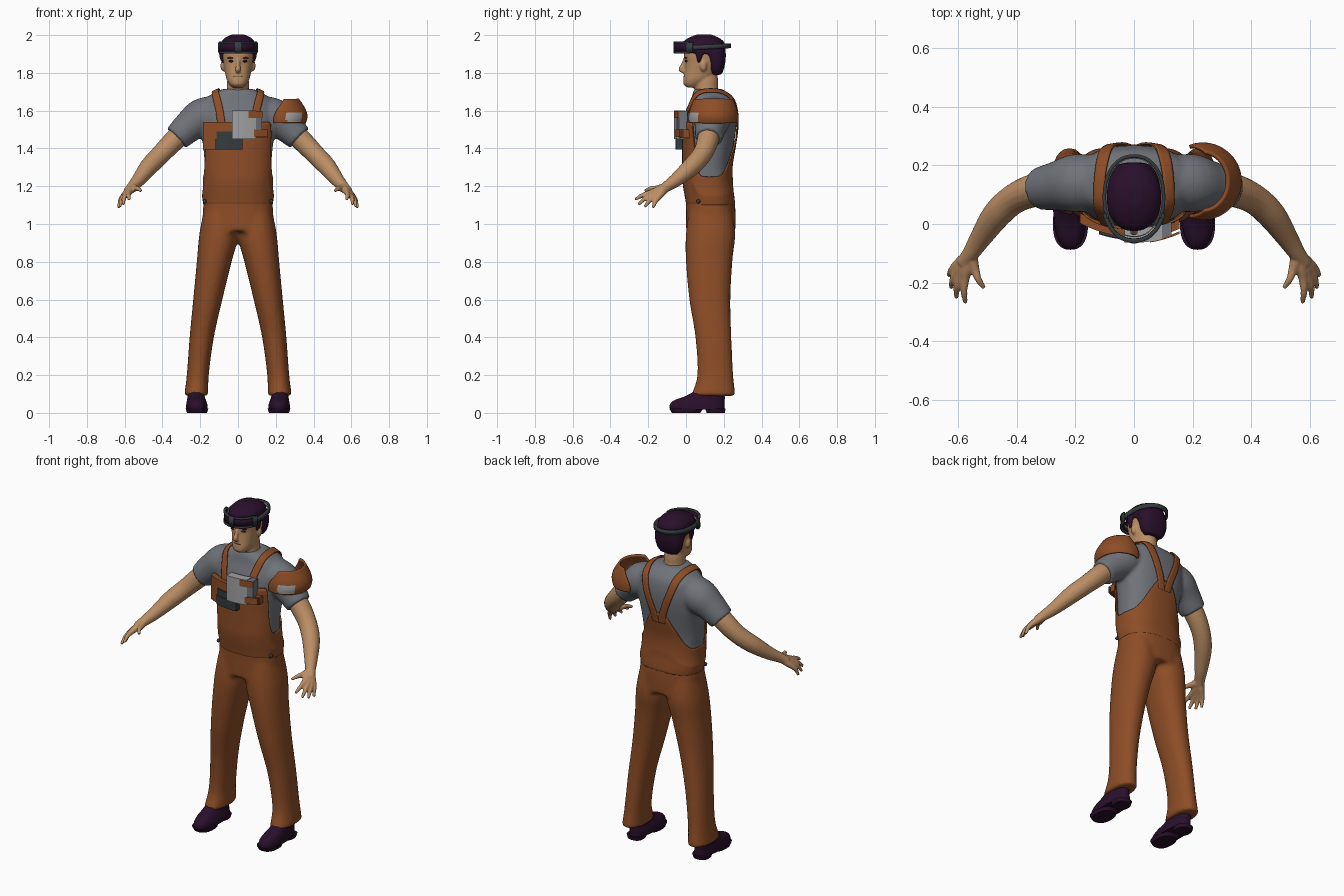
import bpy, bmesh, math
from mathutils import Vector, Matrix

cube = bpy.data.objects.get("Cube")
if cube:
    bpy.data.objects.remove(cube)


def material(name, r, g, b):
    m = bpy.data.materials.new(name)
    m.use_nodes = True
    m.diffuse_color = (r, g, b, 1)
    m.node_tree.nodes["Principled BSDF"].inputs["Base Color"].default_value = (r, g, b, 1)
    return m


ORANGE = material("rust_orange", .27, .075, .02)
SHIRT = material("shirt_grey", .16, .17, .19)
SKIN = material("skin", .5, .27, .13)
PURPLE = material("dark_purple", .022, .005, .024)
LIGHT = material("light_grey", .36, .36, .37)
DARK = material("dark_slate", .035, .045, .048)


# ---- helpers ----
def resample(keys, steps=5):
    """Smooth curve through tuples of any length."""
    out = []
    for i in range(len(keys) - 1):
        a, b, c, d = (Vector(keys[min(max(j, 0), len(keys) - 1)]) for j in range(i - 1, i + 3))
        for s in range(steps):
            t = s / steps
            out.append(b + (c - a) * t / 2 + (a * 2 - b * 5 + c * 4 - d) * t * t / 2
                       + (b * 3 - a - c * 3 + d) * t ** 3 / 2)
    return out + [Vector(keys[-1])]


def oval_point(key, ang, p=2.4, grow=0):
    z, front, back, rx, cx = key
    c, s = math.cos(ang), math.sin(ang)
    power = lambda v: math.copysign(abs(v) ** (2 / p), v)
    return Vector((cx + (rx + grow) * power(c),
                   (front + back) / 2 + ((back - front) / 2 + grow) * power(s), z))


def bridge(bm, rings, closed=True, caps=True):
    rows = [[bm.verts.new(p) for p in ring] for ring in rings]
    n = len(rows[0])
    for a, b in zip(rows, rows[1:]):
        for i in range(n if closed else n - 1):
            bm.faces.new((a[i], a[(i + 1) % n], b[(i + 1) % n], b[i]))
    if caps:
        bm.faces.new(rows[0][::-1])
        bm.faces.new(rows[-1])


def loft(bm, keys, sign=1, p=2.4, n=48):
    """Stack of horizontal ovals: z, front y, back y, half width, centre x."""
    keys = [k if len(k) == 5 else (*k, 0) for k in keys]
    bridge(bm, [[oval_point((*k[:4], k[4] * sign), math.tau * i / n, p) for i in range(n)]
                for k in resample(keys)])


def tube(bm, keys, sign=1, n=16):
    """Tube through points x, y, z, radius."""
    pts = resample(keys, 4)
    rings = []
    for i, k in enumerate(pts):
        axis = (pts[min(i + 1, len(pts) - 1)] - pts[max(i - 1, 0)]).to_3d().normalized()
        side = axis.cross(Vector((0, 1, .3))).normalized()
        up = axis.cross(side)
        ring = [k.to_3d() + (side * math.cos(a) + up * math.sin(a)) * k[3]
                for a in (math.tau * j / n for j in range(n))]
        rings.append([Vector((v.x * sign, v.y, v.z)) for v in ring])
    bridge(bm, rings)


def ball(bm, centre, size):
    bmesh.ops.create_uvsphere(bm, u_segments=16, v_segments=10, radius=1,
                              matrix=Matrix.Translation(centre) @ Matrix.Diagonal((*size, 1)))


def finish(name, bm, mat, voxel=0, smooth=4, thick=0, wrap=None):
    bmesh.ops.recalc_face_normals(bm, faces=bm.faces)
    me = bpy.data.meshes.new(name)
    bm.to_mesh(me)
    bm.free()
    me.materials.append(mat)
    ob = bpy.data.objects.new(name, me)
    bpy.context.collection.objects.link(ob)
    bpy.ops.object.select_all(action='DESELECT')
    ob.select_set(True)
    bpy.context.view_layer.objects.active = ob
    bpy.ops.object.shade_smooth_by_angle(angle=math.radians(40))
    if voxel:
        m = ob.modifiers.new("Fuse", 'REMESH')
        m.mode, m.voxel_size, m.use_smooth_shade = 'VOXEL', voxel, True
        m = ob.modifiers.new("Relax", 'SMOOTH')
        m.factor, m.iterations = .5, smooth
    if wrap:
        m = ob.modifiers.new("Wrap", 'SHRINKWRAP')
        m.target, m.wrap_mode, m.offset = wrap, 'ABOVE_SURFACE', .009
    if thick:
        m = ob.modifiers.new("Thickness", 'SOLIDIFY')
        m.thickness, m.offset = thick, 0
    return ob


# ---- trunk, shared by trousers, bib and shirt ----
TRUNK = [(.96, .0, .262, .19), (1.1, 0, .26, .184), (1.2, -.008, .24, .173), (1.3, -.008, .235, .176),
         (1.4, -.008, .25, .183), (1.5, -.008, .265, .197), (1.58, 0, .268, .2), (1.65, .025, .255, .185),
         (1.69, .035, .225, .135), (1.715, .045, .19, .08)]
LEG = [(.09, .025, .262, .064, .221), (.2, .06, .25, .058, .213), (.4, .05, .24, .064, .192),
       (.6, .018, .235, .077, .16), (.8, .0, .245, .092, .126), (.95, 0, .26, .104, .1),
       (1.1, .02, .24, .085, .09)]

bm = bmesh.new()
loft(bm, TRUNK[:4])
for s in (1, -1):
    loft(bm, LEG, s, 2.2)
finish("trousers", bm, ORANGE, .011, 5)

bm = bmesh.new()
loft(bm, TRUNK[2:])
for s in (1, -1):
    tube(bm, [(.1, .14, 1.6, .085), (.19, .14, 1.565, .1), (.26, .13, 1.515, .085), (.325, .12, 1.455, .072)], s, 24)
shirt = finish("shirt", bm, SHIRT, .01, 4)

# ---- bib of the overalls, with a shaped top edge ----
table = resample(TRUNK, 10)


def ramp(x, lo, hi):
    t = min(max((x - lo) / (hi - lo), 0), 1)
    return t * t * (3 - 2 * t)


def bib_point(ang, t):
    side = abs(oval_point((0, -1, 1, 1, 0), ang).x)
    top = 1.54 - .29 * ramp(side, .8, 1) if math.sin(ang) < 0 else 1.46 - .21 * ramp(side, .1, 1)
    z = 1.1 + (top - 1.1) * t
    j = next(i for i, k in enumerate(table) if k[0] > z)
    a, b = table[j - 1], table[j]
    k = a.lerp(b, (z - a[0]) / (b[0] - a[0]))
    return oval_point((*k, 0), ang, grow=-.005 + .013 * min(t * 3, 1))


bm = bmesh.new()
bridge(bm, [[bib_point(math.tau * i / 96, r / 24) for i in range(96)] for r in range(25)], caps=False)
finish("overall_bib", bm, ORANGE, thick=.008)

# ---- shoulder straps ----
for s, label in ((1, "left"), (-1, "right")):
    bm = bmesh.new()
    path = resample([(.085, -.01, 1.5), (.1, 0, 1.6), (.12, .06, 1.69), (.12, .14, 1.71), (.105, .22, 1.68),
                     (.075, .27, 1.58), (.035, .27, 1.47), (.02, .27, 1.4)], 8)
    bridge(bm, [[Vector(((p.x + w * .022) * s, p.y, p.z)) for w in (-1, -.5, 0, .5, 1)] for p in path],
           closed=False, caps=False)
    finish(label + "_strap", bm, ORANGE, thick=.007, wrap=shirt)

    # shoes with separate sole and heel
    bm = bmesh.new()
    loft(bm, [(.018, -.085, .205, .058, .218), (.045, -.085, .205, .056, .218), (.068, -.06, .205, .05, .22),
              (.09, .0, .205, .045, .222), (.13, .07, .2, .04, .222)], s, 2.3)
    loft(bm, [(0, -.075, .075, .053, .217), (.022, -.088, .09, .06, .217)], s, 2.4)
    loft(bm, [(0, .11, .205, .045, .22), (.022, .1, .21, .052, .22)], s, 2.6)
    finish(label + "_shoe", bm, PURPLE)

    # bare arm, palm and fingers
    bm = bmesh.new()
    tube(bm, [(.25, .13, 1.53, .06), (.34, .115, 1.44, .057), (.41, .085, 1.368, .052), (.47, .03, 1.305, .049),
              (.525, -.05, 1.235, .037), (.557, -.1, 1.2, .029), (.585, -.135, 1.172, .024)], s)
    wrist = Vector((.56, -.105, 1.195))
    for knuckle, tip in (((.577, -.187, 1.165), (.575, -.27, 1.128)), ((.593, -.178, 1.155), (.607, -.252, 1.103)),
                         ((.604, -.162, 1.148), (.625, -.218, 1.09)), ((.608, -.143, 1.145), (.632, -.175, 1.085)),
                         ((.543, -.155, 1.188), (.512, -.218, 1.175))):
        k, t = Vector(knuckle), Vector(tip)
        bend = k.lerp(t, .5) + Vector((.004, -.002, .006))
        tube(bm, [(*wrist, .02), (*wrist.lerp(k, .5), .021), (*k, .0165), (*bend, .0125), (*t, .008)], s, 10)
    finish(label + "_arm", bm, SKIN, .0055, 3)

    # side buttons
    bm = bmesh.new()
    for z, x in ((1.2, .166), (1.12, .176)):
        ball(bm, (x * s, .065, z), (.01, .011, .011))
    finish(label + "_buttons", bm, DARK)

# ---- head ----
HEAD = [(1.722, .01, .06, .028), (1.738, -.012, .09, .044), (1.765, -.014, .13, .06), (1.8, -.01, .16, .068),
        (1.85, -.006, .18, .078), (1.9, -.012, .19, .084), (1.95, .0, .19, .08), (1.98, .04, .15, .045)]
bm = bmesh.new()
loft(bm, HEAD, p=2.2)
loft(bm, [(1.66, .045, .19, .075), (1.71, .045, .172, .06), (1.76, .04, .17, .057), (1.82, .04, .16, .05)], p=2)
tube(bm, [(0, -.004, 1.875, .009), (0, -.018, 1.84, .011), (0, -.026, 1.818, .014), (0, -.004, 1.806, .01)])
for s in (1, -1):
    ball(bm, (.08 * s, .092, 1.838), (.013, .018, .03))
finish("head", bm, SKIN, .006, 3)

bm = bmesh.new()
for s in (1, -1):
    ball(bm, (.036 * s, .002, 1.862), (.014, .008, .006))
    ball(bm, (.038 * s, 0, 1.879), (.019, .009, .004))
finish("eyes_and_brows", bm, PURPLE)
bm = bmesh.new()
ball(bm, (0, -.008, 1.782), (.023, .006, .0025))
finish("mouth", bm, DARK)

# hair: cap, nape and sideburns
bm = bmesh.new()
loft(bm, [(1.9, .0, .205, .09), (1.93, -.024, .21, .094), (1.965, -.015, .2, .088), (1.988, .02, .17, .066),
          (2.004, .06, .13, .03)], p=2.2)
loft(bm, [(1.79, .135, .187, .055), (1.82, .12, .2, .076), (1.87, .108, .21, .087), (1.93, .06, .21, .09)])
for s in (1, -1):
    tube(bm, [(.078 * s, .065, 1.855, .007), (.083 * s, .07, 1.88, .015), (.082 * s, .07, 1.92, .02)])
finish("hair", bm, PURPLE, .007, 3)


# ---- head band and visor ----
def arc_band(name, mat, rx, front, back, z0, z1, a0, a1, thick, tilt=0):
    """Upright curved strip; angles in degrees from the front."""
    bm = bmesh.new()
    rows = []
    for z in (z0, z1):
        row = [oval_point((z, front, back, rx, 0), math.radians(a0 + (a1 - a0) * i / 48 - 90), 2.2)
               for i in range(49)]
        rows.append([p + Vector((0, 0, tilt * (p.y - front))) for p in row])
    bridge(bm, rows, closed=False, caps=False)
    return finish(name, bm, mat, thick=thick)


arc_band("head_band", DARK, .101, -.05, .232, 1.917, 1.942, 50, 310, .012, .05)
arc_band("head_band_lining", LIGHT, .094, -.043, .225, 1.925, 1.937, 0, 360, .004, .05)
arc_band("visor", PURPLE, .103, -.055, .232, 1.912, 1.96, -62, 62, .012)
arc_band("visor_lower_frame", DARK, .104, -.057, .232, 1.902, 1.914, -64, 64, .014)
arc_band("visor_upper_frame", DARK, .104, -.057, .232, 1.957, 1.966, -64, 64, .014)
arc_band("visor_bracket", DARK, .105, -.061, .232, 1.905, 1.965, -7, 7, .01)
for s in (1, -1):
    arc_band("visor_hinge", DARK, .106, -.058, .232, 1.908, 1.962, 58 * s, 72 * s, .012)


# ---- chest plates, bowed around the body ----
def plate(name, mat, x0, x1, z0, z1, y, depth):
    bm = bmesh.new()
    rings = []
    for i in range(9):
        x = x0 + (x1 - x0) * i / 8
        f = y + 1.4 * x * x
        rings.append([Vector((x, f, z0)), Vector((x, f + depth, z0)), Vector((x, f + depth, z1)), Vector((x, f, z1))])
    bridge(bm, rings)
    finish(name, bm, mat)


plate("chest_pouch", ORANGE, -.185, .0, 1.395, 1.54, -.045, .035)
plate("chest_plate_right", ORANGE, .0, .155, 1.455, 1.5, -.05, .04)
plate("chest_panel", LIGHT, -.033, .095, 1.45, 1.602, -.064, .05)
plate("chest_panel_edge", SHIRT, .07, .128, 1.48, 1.598, -.06, .045)
plate("panel_patch_top", ORANGE, .055, .13, 1.56, 1.598, -.067, .008)
plate("panel_patch_low", ORANGE, .085, .155, 1.46, 1.5, -.067, .008)
plate("chest_device", DARK, -.12, .025, 1.395, 1.45, -.055, .045)
plate("chest_device_top", DARK, -.115, -.03, 1.42, 1.49, -.052, .03)

# ---- left shoulder guard ----
bm = bmesh.new()
rings = []
for z, rx, ry, reach in resample([(1.535, .118, .125, 112), (1.57, .127, .126, 110), (1.61, .115, .118, 102),
                                  (1.66, .083, .098, 85)], 4):
    rings.append([Vector((.235 + rx * math.cos(a), .146 + ry * math.sin(a), z))
                  for a in (math.radians(reach * (i / 20 - 1)) for i in range(41))])
bridge(bm, rings, closed=False, caps=False)
guard = finish("shoulder_guard", bm, ORANGE, thick=.012)
# grey badge on the front of the guard
guard.data.materials.append(LIGHT)
for f in guard.data.polygons:
    c = f.center
    if c.y < .07 and 1.545 < c.z < 1.585 and c.x > .255:
        f.material_index = 1
